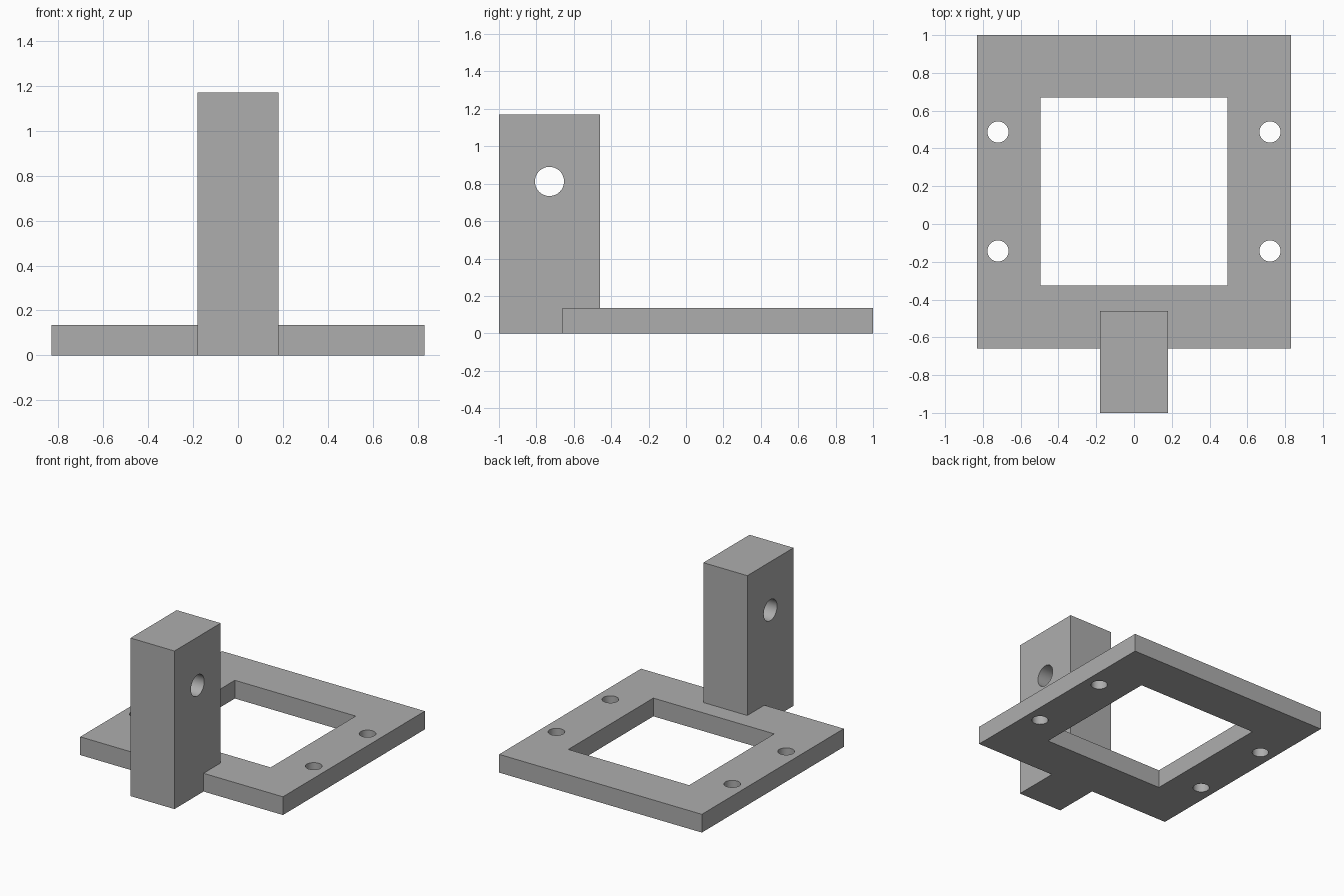
import bpy
import math

cube = bpy.data.objects.get("Cube")
if cube:
    bpy.data.objects.remove(cube, do_unlink=True)

grey = bpy.data.materials.new("plain grey")
grey.use_nodes = True
COLOUR = (0.42, 0.42, 0.42, 1)
grey.diffuse_color = COLOUR
grey.node_tree.nodes["Principled BSDF"].inputs["Base Color"].default_value = COLOUR


def box(name, low, high):
    centre = [(a + b) / 2 for a, b in zip(low, high)]
    bpy.ops.mesh.primitive_cube_add(size=1, location=centre)
    ob = bpy.context.object
    ob.name = name
    ob.scale = [b - a for a, b in zip(low, high)]
    bpy.ops.object.transform_apply(location=True, rotation=False, scale=True)
    ob.data.materials.append(grey)
    return ob


def drill(name, centre, radius, depth, rotation=(0, 0, 0)):
    bpy.ops.mesh.primitive_cylinder_add(vertices=48, radius=radius, depth=depth,
                                        location=centre, rotation=rotation)
    ob = bpy.context.object
    ob.name = name
    ob.data.materials.append(grey)
    return ob


def combine(target, tool, operation):
    """Apply a boolean and discard the tool object."""
    tool.hide_render = True
    mod = target.modifiers.new(tool.name, 'BOOLEAN')
    mod.operation = operation
    mod.solver = 'EXACT'
    mod.object = tool
    bpy.context.view_layer.objects.active = target
    bpy.ops.object.modifier_apply(modifier=mod.name)
    bpy.data.objects.remove(tool, do_unlink=True)


# Frame plate with its square window
bracket = box("mounting_bracket", (-0.83, -0.66, 0), (0.83, 1, 0.135))
combine(bracket, box("window_cutter", (-0.495, -0.325, -0.1), (0.495, 0.67, 0.3)), 'DIFFERENCE')

# Upright post, fused into the front edge of the plate
combine(bracket, box("post", (-0.18, -1, 0), (0.18, -0.46, 1.17)), 'UNION')

# Screw holes along both sides
for x in (-0.72, 0.72):
    for y in (-0.143, 0.487):
        combine(bracket, drill("screw_hole_cutter", (x, y, 0.07), 0.056, 0.4), 'DIFFERENCE')

# Cross hole through the post
combine(bracket, drill("pivot_hole_cutter", (0, -0.73, 0.812), 0.078, 1,
                       (0, math.pi / 2, 0)), 'DIFFERENCE')

# Smooth hole walls, crisp edges
bpy.ops.object.select_all(action='DESELECT')
bracket.select_set(True)
bpy.context.view_layer.objects.active = bracket
bpy.ops.object.shade_smooth_by_angle(angle=math.radians(30))
